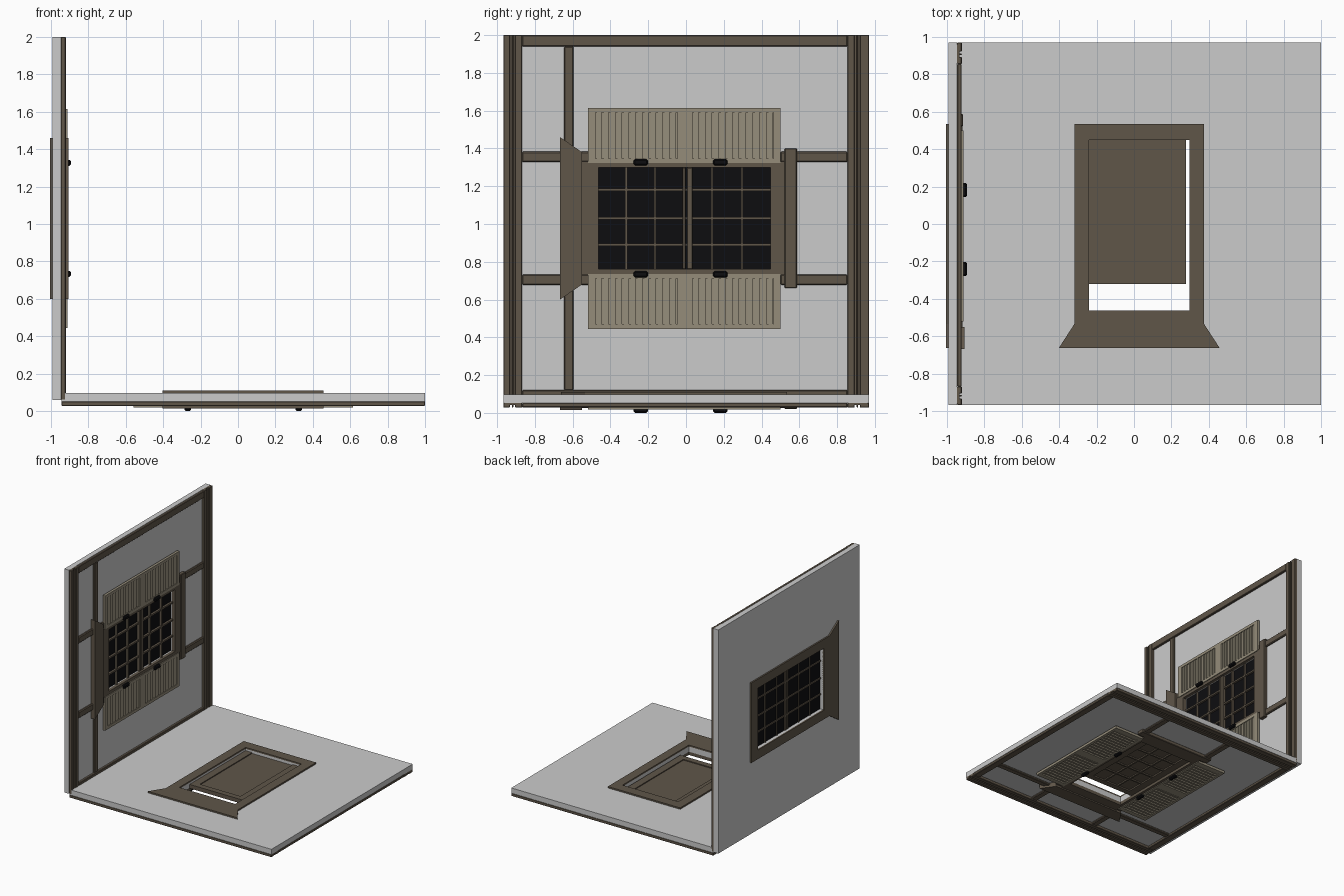
import bpy, bmesh, math
from mathutils import Vector

if "Cube" in bpy.data.objects:
    bpy.data.objects.remove(bpy.data.objects["Cube"])


def material(name, rgb):
    m = bpy.data.materials.new(name)
    m.diffuse_color = (*rgb, 1)
    m.use_nodes = True
    m.node_tree.nodes["Principled BSDF"].inputs["Base Color"].default_value = m.diffuse_color
    return m


PLASTER = material("grey_plaster", (0.6, 0.6, 0.6))
WOOD = material("dark_wood", (0.115, 0.092, 0.066))
SHUTTER = material("pale_wood", (0.30, 0.265, 0.195))
BLACK = material("black", (0.004, 0.004, 0.005))


# Panel coordinates: u across the panel, v along world y, w outward
def on_wall(u, v, w):
    return Vector((w - 0.945, v, u + 1.03))


def on_floor(u, v, w):
    return Vector((u + 0.028, v, 0.053 - w))


def finish(name, bm, mat, bevel=0):
    bmesh.ops.recalc_face_normals(bm, faces=bm.faces)
    me = bpy.data.meshes.new(name)
    bm.to_mesh(me)
    bm.free()
    me.materials.append(mat)
    ob = bpy.data.objects.new(name, me)
    bpy.context.collection.objects.link(ob)
    if bevel:
        mod = ob.modifiers.new("bevel", "BEVEL")
        mod.width = bevel
        mod.segments = 1
    return ob


def add_prism(bm, place, outline, w0, w1):
    a = [bm.verts.new(place(u, v, w0)) for u, v in outline]
    b = [bm.verts.new(place(u, v, w1)) for u, v in outline]
    bm.faces.new(a)
    bm.faces.new(b)
    n = len(a)
    for i in range(n):
        j = (i + 1) % n
        bm.faces.new((a[i], a[j], b[j], b[i]))


def rect(u0, u1, v0, v1):
    return [(u0, v0), (u1, v0), (u1, v1), (u0, v1)]


def prisms(name, place, outlines, w0, w1, mat, bevel=0):
    bm = bmesh.new()
    for o in outlines:
        add_prism(bm, place, o, w0, w1)
    return finish(name, bm, mat, bevel)


def ring(name, place, outer, inner, w0, w1, mat):
    """Flat slab with a rectangular opening."""
    bm = bmesh.new()
    loops = [[bm.verts.new(place(u, v, w)) for u, v in rect(*r)]
             for r, w in ((outer, w0), (outer, w1), (inner, w1), (inner, w0))]
    for k in range(4):
        a, b = loops[k], loops[(k + 1) % 4]
        for i in range(4):
            j = (i + 1) % 4
            bm.faces.new((a[i], a[j], b[j], b[i]))
    return finish(name, bm, mat)


OPENING = (-0.268, 0.268, -0.462, 0.448)


def panel(place, p):
    # plastered slab and the flat trim around its opening
    ring(p + "_slab", place, (-0.97, 0.97, -0.967, 0.97), OPENING, -0.045, 0, PLASTER)
    ring(p + "_inner_trim", place, (-0.347, 0.347, -0.535, 0.535), OPENING, -0.058, -0.044, WOOD)
    prisms(p + "_inner_sill", place,
           [[(-0.43, -0.663), (0.43, -0.663), (0.347, -0.535), (-0.347, -0.535)]],
           -0.058, -0.044, WOOD)

    # outer timber framing
    strips = [(-0.967, -0.932), (-0.922, -0.914), (-0.905, -0.868),
              (0.855, 0.893), (0.903, 0.911), (0.921, 0.97)]
    prisms(p + "_edge_timbers", place, [rect(-0.97, 0.97, a, b) for a, b in strips],
           0, 0.025, WOOD, 0.003)
    prisms(p + "_edge_backing", place,
           [rect(-0.97, 0.97, -0.96, -0.87), rect(-0.97, 0.97, 0.86, 0.96)], 0, 0.012, WOOD)
    prisms(p + "_end_beams", place,
           [rect(0.91, 0.97, -0.868, 0.855), rect(-0.97, -0.91, -0.868, 0.855)],
           0, 0.024, WOOD, 0.004)
    prisms(p + "_long_rail", place, [rect(-0.91, 0.91, -0.645, -0.595)], 0, 0.02, WOOD, 0.005)
    prisms(p + "_cross_timbers", place,
           [rect(s - 0.028, s + 0.028, a, b) for s in (-0.325, 0.325)
            for a, b in ((-0.868, -0.5), (0.5, 0.855))], 0, 0.021, WOOD, 0.006)

    # window surround, lintel and flared sill
    ring(p + "_window_surround", place, (-0.30, 0.30, -0.55, 0.525), OPENING, -0.001, 0.028, WOOD)
    prisms(p + "_lintel", place, [rect(-0.37, 0.37, 0.522, 0.587)], 0, 0.032, WOOD, 0.004)
    prisms(p + "_outer_sill", place,
           [[(-0.43, -0.667), (0.43, -0.667), (0.35, -0.55), (-0.35, -0.55)]],
           0.0, 0.039, WOOD)

    # louvred shutters on both sides
    for side, s in (("low", -1), ("high", 1)):
        def flip(u, v, w, s=s):
            return place(u * s, v, w)
        prisms(f"{p}_{side}_shutter_back", flip, [rect(0.296, 0.582, -0.515, 0.497)],
               0.012, 0.022, SHUTTER)
        frame = [rect(0.294, 0.318, -0.52, 0.5), rect(0.56, 0.585, -0.52, 0.5)]
        frame += [rect(0.318, 0.56, a, b) for a, b in
                  ((-0.52, -0.478), (-0.045, 0.035), (0.462, 0.5))]
        prisms(f"{p}_{side}_shutter_frame", flip, frame, 0.012, 0.034, SHUTTER)
        bm = bmesh.new()
        for start in (-0.478, 0.035):
            step = 0.43 / 12
            for i in range(12):
                v = start + i * step
                # wedge shaped slat, tall on one edge
                section = [(v + 0.003, 0.021), (v + step - 0.004, 0.021),
                           (v + step - 0.004, 0.033), (v + 0.003, 0.025)]
                ends = [[bm.verts.new(flip(u, a, w)) for a, w in section]
                        for u in (0.318, 0.56)]
                bm.faces.new(ends[0])
                bm.faces.new(ends[1])
                for k in range(4):
                    j = (k + 1) % 4
                    bm.faces.new((ends[0][k], ends[0][j], ends[1][j], ends[1][k]))
        finish(f"{p}_{side}_shutter_slats", bm, SHUTTER)
        prisms(f"{p}_{side}_hinges", flip,
               [rect(0.28, 0.313, v - 0.038, v + 0.038) for v in (-0.24, 0.182)],
               0.025, 0.053, BLACK, 0.008)


panel(on_wall, "wall")
panel(on_floor, "floor")

# glazed window of the wall
prisms("wall_glass", on_wall, [rect(*OPENING)], -0.018, -0.010, BLACK)
bars = [rect(-0.268, 0.268, v - 0.006, v + 0.006) for v in (-0.317, -0.164, 0.138, 0.297)]
bars += [rect(u - 0.007, u + 0.007, -0.462, 0.448) for u in (-0.139, 0.0, 0.151)]
prisms("wall_glazing_bars", on_wall, bars, -0.026, 0.008, WOOD)
prisms("wall_meeting_stiles", on_wall,
       [rect(-0.268, 0.268, -0.019, -0.002), rect(-0.268, 0.268, 0.006, 0.034)],
       -0.028, 0.014, WOOD, 0.003)

# timber hatch partly closing the floor opening
ring("hatch_frame", on_floor, (-0.27, 0.25, -0.32, 0.45), (-0.205, 0.185, -0.27, 0.449),
     -0.03, 0.004, WOOD)
prisms("hatch_board", on_floor, [rect(-0.206, 0.186, -0.271, 0.449)], -0.022, -0.008, WOOD)
rails = [rect(-0.205, 0.185, v - 0.007, v + 0.007) for v in (-0.12, 0.02, 0.16, 0.3)]
rails += [rect(u - 0.007, u + 0.007, -0.27, 0.449) for u in (-0.08, 0.06)]
prisms("hatch_rails", on_floor, rails, -0.01, 0.003, WOOD)
